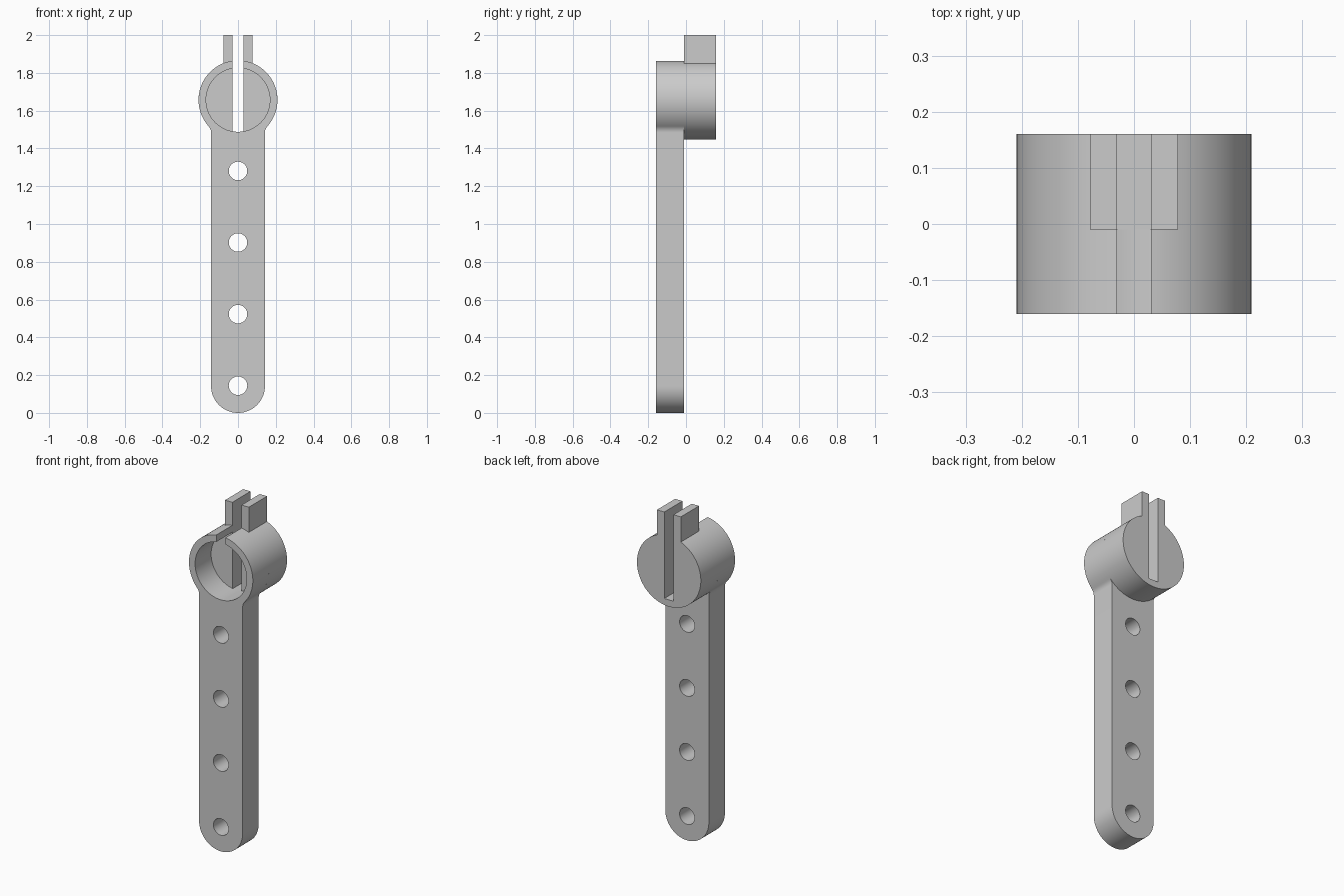
import bpy, bmesh
from math import pi, sin, cos, asin, sqrt, atan2

if "Cube" in bpy.data.objects:
    bpy.data.objects.remove(bpy.data.objects["Cube"], do_unlink=True)

grey = bpy.data.materials.new("light grey")
grey.use_nodes = True
grey.diffuse_color = (0.6, 0.6, 0.6, 1)
grey.node_tree.nodes["Principled BSDF"].inputs["Base Color"].default_value = (0.6, 0.6, 0.6, 1)

FRONT, MID, BACK = -0.16, -0.01, 0.16
CUP_Z, CUP_R, POCKET_R = 1.657, 0.209, 0.169
BAR_W, FILLET, HOLE_R = 0.1425, 0.05, 0.049
SLOT, LUG = 0.03, 0.078


def arc(cx, cz, r, start, end, n):
    """Points on an arc, angles measured from +x towards +z."""
    steps = [start + (end - start) * i / n for i in range(n + 1)]
    return [(cx + r * cos(a), cz + r * sin(a)) for a in steps]


def mirrored(right_half):
    """Close a right-hand outline with its reflection."""
    return right_half + [(-x, z) for x, z in reversed(right_half) if abs(x) > 1e-6]


def extrude_profile(name, loops, y0, y1):
    """Fill an outline with holes and extrude it along y."""
    bm = bmesh.new()
    edges = []
    for loop in loops:
        verts = [bm.verts.new((x, y0, z)) for x, z in loop]
        edges += [bm.edges.new((v, verts[i - 1])) for i, v in enumerate(verts)]
    bmesh.ops.triangle_fill(bm, use_beauty=True, edges=edges, normal=(0, -1, 0))
    new = bmesh.ops.extrude_face_region(bm, geom=bm.faces[:], use_keep_orig=True)["geom"]
    bmesh.ops.translate(bm, vec=(0, y1 - y0, 0),
                        verts=[g for g in new if isinstance(g, bmesh.types.BMVert)])
    bmesh.ops.recalc_face_normals(bm, faces=bm.faces[:])
    mesh = bpy.data.meshes.new(name)
    bm.to_mesh(mesh)
    bm.free()
    mesh.materials.append(grey)
    obj = bpy.data.objects.new(name, mesh)
    bpy.context.collection.objects.link(obj)
    bpy.ops.object.select_all(action="DESELECT")
    obj.select_set(True)
    bpy.context.view_layer.objects.active = obj
    bpy.ops.object.shade_smooth_by_angle(angle=pi / 6)


# Front plate: rounded bar, filleted neck and split ring in one outline
fx = BAR_W + FILLET
drop = sqrt((CUP_R + FILLET) ** 2 - fx ** 2)
neck = atan2(drop, fx)
half = arc(0, BAR_W, BAR_W, -pi / 2, 0, 24)
half += arc(fx, CUP_Z - drop, FILLET, pi, pi - neck, 8)
half += arc(0, CUP_Z, CUP_R, -neck, pi / 2 - asin(SLOT / CUP_R), 48)[1:]
half += arc(0, CUP_Z, POCKET_R, pi / 2 - asin(SLOT / POCKET_R), -pi / 2, 48)
# The two halves share the lowest point of the bar and of the pocket
outline = half + [(-x, z) for x, z in reversed(half[1:-1])]
holes = [arc(0, 0.144 + 0.379 * i, HOLE_R, 0, 2 * pi, 40)[:-1] for i in range(4)]
extrude_profile("bar_and_split_ring", [outline] + holes, FRONT, MID)

# Back block: disc with a slot from above and two upright clamp lugs
half = arc(0, CUP_Z, CUP_R, -pi / 2, pi / 2 - asin(LUG / CUP_R), 64)
half += [(LUG, 2), (SLOT, 2), (SLOT, CUP_Z - POCKET_R)]
extrude_profile("slotted_disc_and_lugs", [mirrored(half)], MID, BACK)
